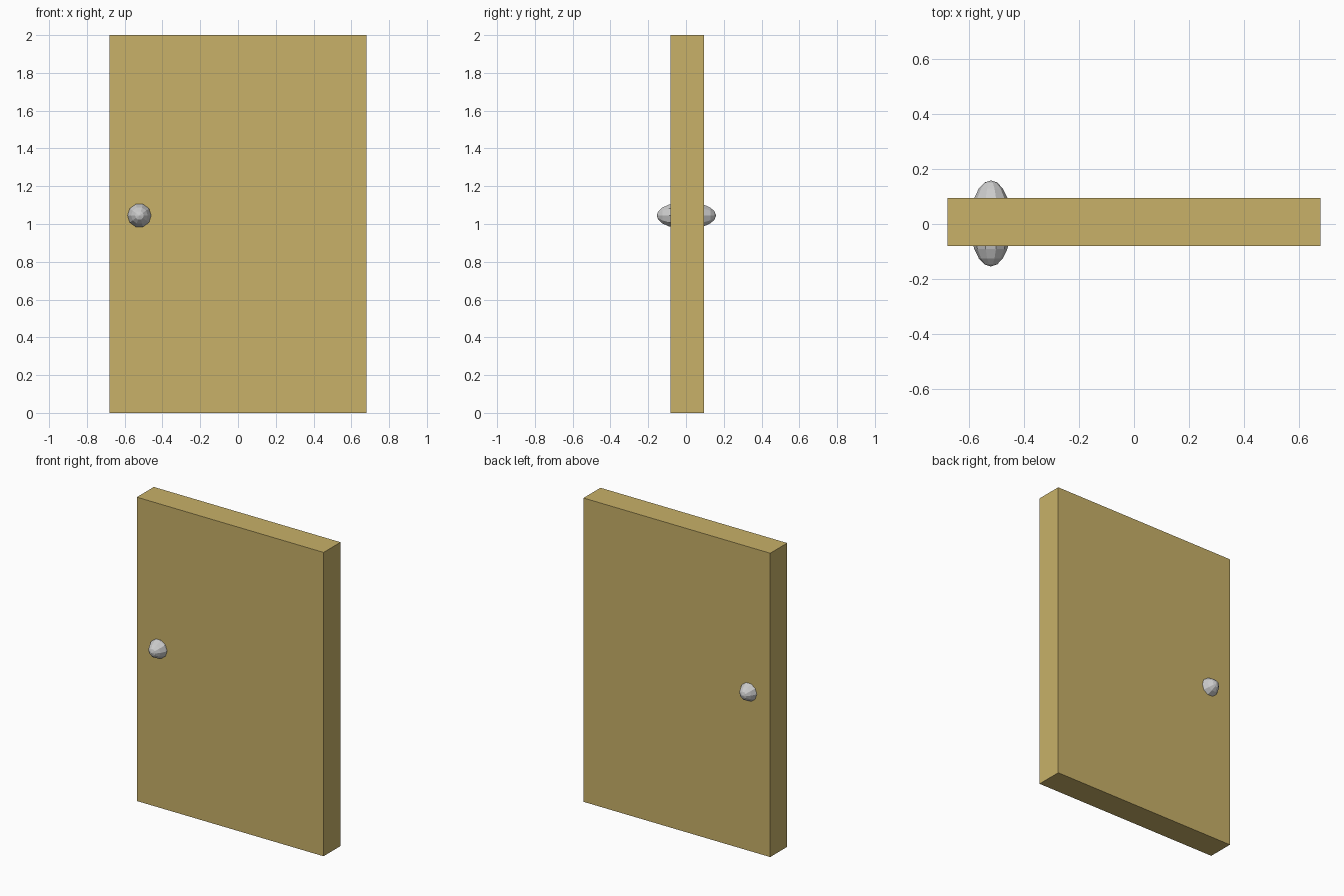
import bpy
from math import radians, pi, sin, cos
import bmesh

if "Cube" in bpy.data.objects:
    bpy.data.objects.remove(bpy.data.objects["Cube"])


def material(name, rgb):
    m = bpy.data.materials.new(name)
    m.diffuse_color = (*rgb, 1)
    m.use_nodes = True
    m.node_tree.nodes["Principled BSDF"].inputs["Base Color"].default_value = m.diffuse_color
    return m


def add_object(name, bm, mat=None):
    bmesh.ops.recalc_face_normals(bm, faces=bm.faces)
    mesh = bpy.data.meshes.new(name)
    bm.to_mesh(mesh)
    bm.free()
    ob = bpy.data.objects.new(name, mesh)
    bpy.context.collection.objects.link(ob)
    if mat:
        mesh.materials.append(mat)
    return ob


# Door slab
bm = bmesh.new()
bmesh.ops.create_cube(bm, size=1)
bmesh.ops.scale(bm, vec=(1.36, 0.176, 2), verts=bm.verts)
bmesh.ops.translate(bm, vec=(0, 0.007, 1), verts=bm.verts)
add_object("door_panel", bm, material("wood", (0.58, 0.44, 0.14)))

# Doorknob: stretched low-poly sphere through the slab, half profile spun about y
bm = bmesh.new()
SIDES, RINGS, R, HALF = 10, 10, 0.075, 0.157
profile = [bm.verts.new((R * sin(pi * i / RINGS), -HALF * cos(pi * i / RINGS), 0))
           for i in range(RINGS + 1)]
edges = [bm.edges.new(pair) for pair in zip(profile, profile[1:])]
bmesh.ops.spin(bm, geom=profile + edges, cent=(0, 0, 0), axis=(0, 1, 0),
               angle=radians(360), steps=SIDES, use_duplicate=False)
bmesh.ops.remove_doubles(bm, verts=bm.verts, dist=1e-4)
knob = add_object("doorknob", bm)
knob.location = (-0.522, 0.002, 1.045)
